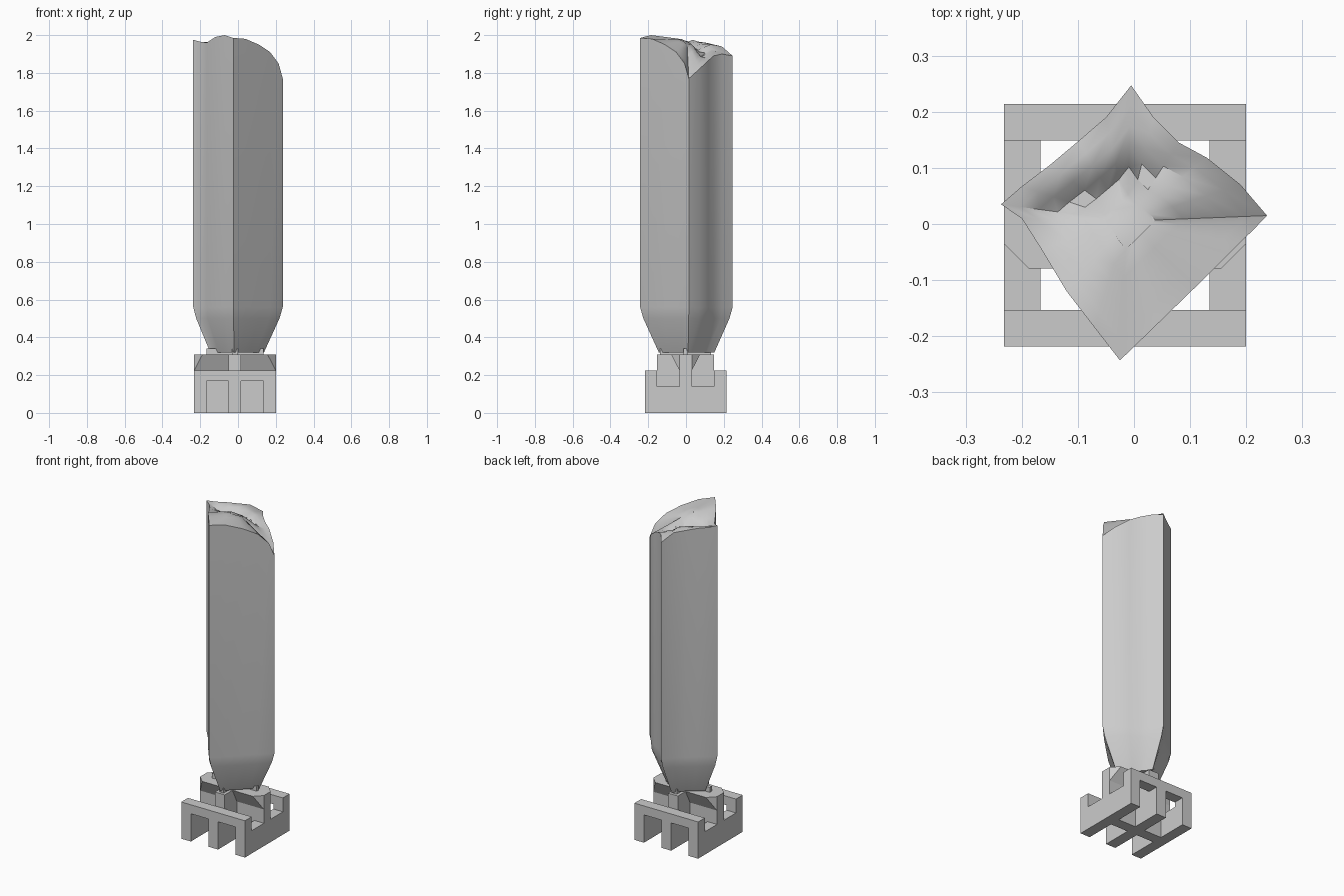
import bpy, bmesh, math
from mathutils import Vector

default_cube = bpy.data.objects.get("Cube")
if default_cube:
    bpy.data.objects.remove(default_cube, do_unlink=True)

grey = bpy.data.materials.new("plain_grey")
grey.use_nodes = True
colour = (0.6, 0.6, 0.6, 1)
grey.diffuse_color = colour
grey.node_tree.nodes["Principled BSDF"].inputs["Base Color"].default_value = colour


def finish(name, bm):
    bmesh.ops.recalc_face_normals(bm, faces=bm.faces)
    mesh = bpy.data.meshes.new(name)
    bm.to_mesh(mesh)
    bm.free()
    mesh.materials.append(grey)
    obj = bpy.data.objects.new(name, mesh)
    bpy.context.collection.objects.link(obj)
    return obj


def extruded(name, outline, to_point, start, end):
    """Extrude a flat outline between two depths; to_point maps (u, v, depth) to space."""
    bm = bmesh.new()
    near = [bm.verts.new(to_point(u, v, start)) for u, v in outline]
    far = [bm.verts.new(to_point(u, v, end)) for u, v in outline]
    bm.faces.new(near)
    bm.faces.new(far)
    for i in range(len(near)):
        j = (i + 1) % len(near)
        bm.faces.new((near[i], near[j], far[j], far[i]))
    return finish(name, bm)


def box(name, xs, ys, zs):
    outline = [(xs[0], ys[0]), (xs[1], ys[0]), (xs[1], ys[1]), (xs[0], ys[1])]
    return extruded(name, outline, lambda u, v, d: (u, v, d), *zs)


# Slotted frame: notches open downward on front and back, upward on the sides
CX, CY = -0.016, -0.002
HALF, INNER, POST = 0.216, 0.151, 0.033
HIGH, TOP = 0.225, 0.31


def slotted(closed, cut):
    """Three-legged outline: closed is the full edge, cut the notch depth."""
    open_edge = HIGH - closed
    half = [(HALF, closed), (HALF, open_edge), (INNER, open_edge), (INNER, cut),
            (POST, cut), (POST, open_edge)]
    return half + [(-u, v) for u, v in reversed(half)]


for name, sign in (("front_rail", -1), ("back_rail", 1)):
    extruded(name, slotted(HIGH, 0.17), lambda u, v, d: (CX + u, CY + d, v),
             sign * INNER, sign * HALF)
for name, sign in (("right_rail", -1), ("left_rail", 1)):
    extruded(name, slotted(0, 0.14), lambda u, v, d: (CX + d, CY + u, v),
             sign * INNER, sign * HALF)

# Crossing centre beams
box("cross_beam", (CX - HALF, CX + HALF), (CY - POST, CY + POST), (0, HIGH))
box("long_beam", (CX - POST, CX + POST), (CY - INNER, CY + INNER), (0, TOP))

# Flared saddle on the cross beam
bm = bmesh.new()
for sx in (-1, 1):
    for sy in (-1, 1):
        for x, y, z in ((HALF, POST, HIGH), (HALF, POST, TOP), (0.172, 0.077, TOP)):
            bm.verts.new((CX + sx * x, CY + sy * y, z))
bmesh.ops.convex_hull(bm, input=bm.verts)
finish("saddle", bm)

# Thin crossing ribs under the sack
box("rib_across", (CX - INNER, CX + INNER), (CY - 0.01, CY + 0.01), (0.3, 0.34))
box("rib_along", (CX - 0.015, CX + 0.015), (CY - 0.135, CY + 0.135), (0.3, 0.34))

# Sack rim: five points per side, starting at each corner
rim = [Vector(p) for p in (
    (.237, .015, 1.77), (.19, .07, 1.82), (.13, .118, 1.865), (.08, .145, 1.89), (.035, .19, 1.9),
    (-.005, .247, 1.89), (-.05, .19, 1.94), (-.1, .147, 1.95), (-.15, .105, 1.96), (-.2, .067, 1.965),
    (-.237, .035, 1.975), (-.2, .01, 1.965), (-.165, -.045, 1.96), (-.12, -.12, 1.99), (-.07, -.185, 2),
    (-.025, -.243, 1.985), (.04, -.18, 1.98), (.11, -.112, 1.95), (.17, -.052, 1.91), (.215, -.008, 1.85))]
middle = Vector((-0.012, 0.005, 1.975))


def wall_ring(bm, z, corner_scale, side_scale):
    ring = []
    for i, p in enumerate(rim):
        s = corner_scale if i % 5 == 0 else side_scale
        q = middle.lerp(p, s)
        ring.append(bm.verts.new((q.x, q.y, z)))
    return ring


def top_ring(bm, s):
    ring = []
    for p in rim:
        q = middle.lerp(p, s)
        crease = q.y - (0.08 + 0.36 * q.x)
        q.z -= 0.07 * (1 - s * s) * math.exp(-(crease / 0.035) ** 2)
        ring.append(bm.verts.new(q))
    return ring


bm = bmesh.new()
rings = [wall_ring(bm, *level) for level in
         ((0.32, 0.6, 0.58), (0.5, 0.93, 0.97), (0.56, 1, 1))]
rings += [top_ring(bm, s) for s in (1, 0.85, 0.7, 0.55, 0.4, 0.2)]
for low, high in zip(rings, rings[1:]):
    for i in range(len(rim)):
        j = (i + 1) % len(rim)
        bm.faces.new((low[i], low[j], high[j], high[i]))
bm.faces.new(rings[0])
bm.faces.new(rings[-1])
sack = finish("sack", bm)
bpy.ops.object.select_all(action="DESELECT")
sack.select_set(True)
bpy.context.view_layer.objects.active = sack
bpy.ops.object.shade_smooth_by_angle(angle=math.radians(35))
